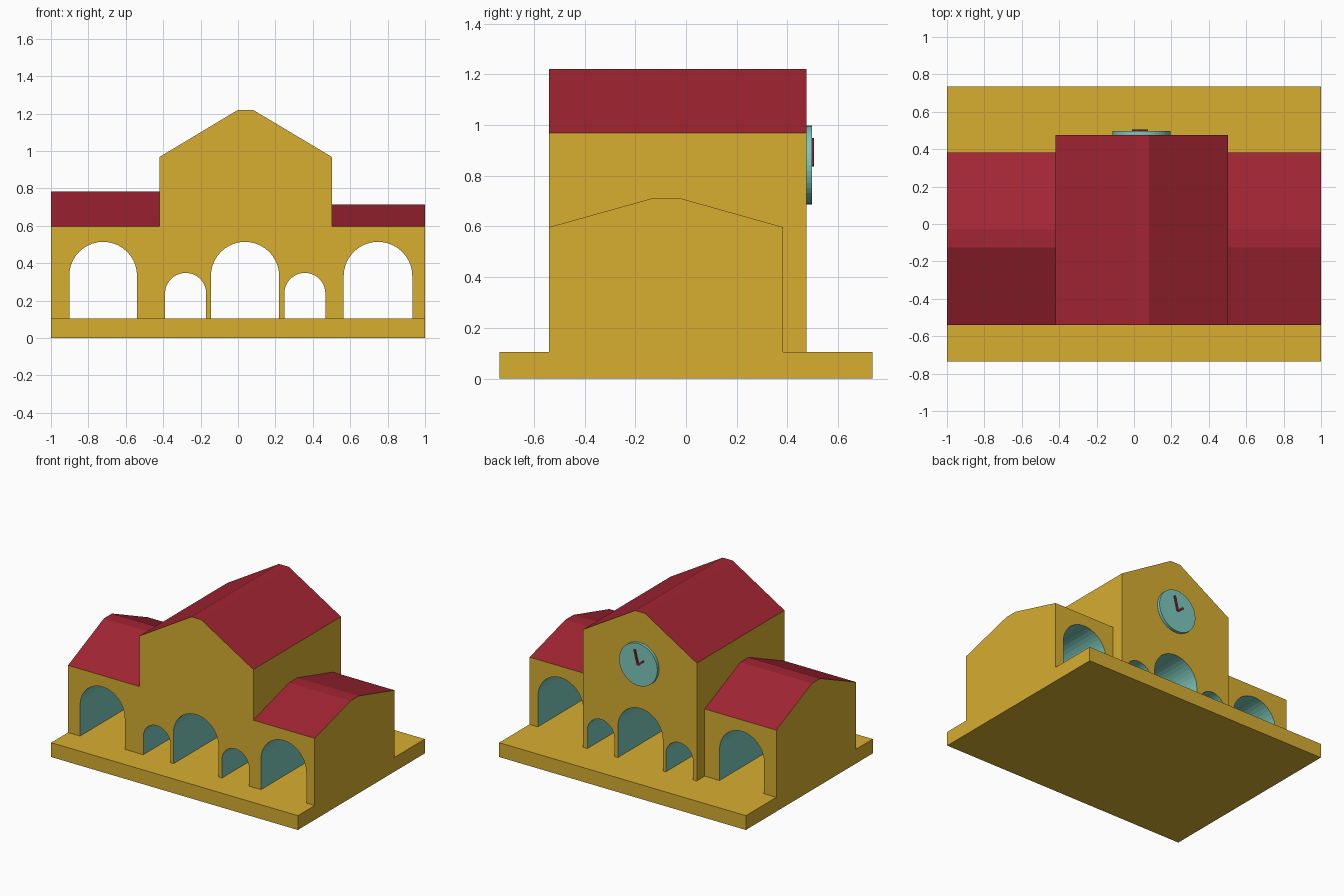
import bpy, bmesh, math
from mathutils import Vector

if "Cube" in bpy.data.objects:
    bpy.data.objects.remove(bpy.data.objects["Cube"])


def material(name, rgb):
    m = bpy.data.materials.new(name)
    m.diffuse_color = (*rgb, 1)
    m.use_nodes = True
    m.node_tree.nodes["Principled BSDF"].inputs["Base Color"].default_value = m.diffuse_color
    return m


MATS = [material("yellow_wall", (0.68, 0.42, 0.03)),
        material("red_roof", (0.36, 0.018, 0.033)),
        material("teal_trim", (0.2, 0.58, 0.5))]
WALL, ROOF, TEAL = 0, 1, 2
FLOOR = 0.105


def prism(name, points, axis, start, end, mat=WALL, roofed=False):
    """Extrude a 2D profile along 'X' (points are y,z) or 'Y' (points are x,z)."""
    place = (lambda p: (start, *p)) if axis == 'X' else (lambda p: (p[0], start, p[1]))
    shift = Vector((end - start, 0, 0) if axis == 'X' else (0, end - start, 0))
    bm = bmesh.new()
    face = bm.faces.new([bm.verts.new(place(p)) for p in points])
    out = bmesh.ops.extrude_face_region(bm, geom=[face], use_keep_orig=True)
    moved = [v for v in out["geom"] if isinstance(v, bmesh.types.BMVert)]
    bmesh.ops.translate(bm, verts=moved, vec=shift)
    bmesh.ops.recalc_face_normals(bm, faces=bm.faces[:])
    for f in bm.faces:
        f.material_index = ROOF if roofed and f.normal.z > 0.1 else mat
    mesh = bpy.data.meshes.new(name)
    bm.to_mesh(mesh)
    bm.free()
    for m in MATS:
        mesh.materials.append(m)
    ob = bpy.data.objects.new(name, mesh)
    bpy.context.collection.objects.link(ob)
    return ob


def gable(lo, hi, ridge_lo, ridge_hi, eave, ridge):
    return [(lo, FLOOR), (hi, FLOOR), (hi, eave), (ridge_hi, ridge), (ridge_lo, ridge), (lo, eave)]


def cut_arch(ob, x0, x1, top):
    """Cut a round-headed passage from front to back, lined in teal."""
    r, cx = (x1 - x0) / 2, (x0 + x1) / 2
    n = 20
    pts = [(x0, 0.0), (x1, 0.0)]
    pts += [(cx + r * math.cos(math.pi * i / n), top - r + r * math.sin(math.pi * i / n))
            for i in range(n + 1)]
    cutter = prism("arch_cutter", pts, 'Y', -0.7, 0.7, TEAL)
    cutter.hide_render = True
    cutter.display_type = 'WIRE'
    mod = ob.modifiers.new("arch", 'BOOLEAN')
    mod.operation, mod.solver, mod.object = 'DIFFERENCE', 'EXACT', cutter


# platform
prism("platform", [(-1, 0), (1, 0), (1, FLOOR), (-1, FLOOR)], 'Y', -0.735, 0.735)

# central hall
hall = prism("central_hall", gable(-0.42, 0.502, 0.0, 0.08, 0.968, 1.22),
             'Y', -0.54, 0.475, roofed=True)
cut_arch(hall, -0.39, -0.17, 0.348)
cut_arch(hall, -0.145, 0.22, 0.514)
cut_arch(hall, 0.248, 0.467, 0.348)

# side wings
for name, x0, x1, ridge, a0, a1 in [("left_wing", -1, -0.42, 0.782, -0.902, -0.54),
                                    ("right_wing", 0.502, 1, 0.713, 0.565, 0.932)]:
    wing = prism(name, gable(-0.54, 0.383, -0.125, -0.03, 0.597, ridge),
                 'X', x0, x1, roofed=True)
    cut_arch(wing, a0, a1, 0.514)

# clock on the back gable
CX, CZ, CR = 0.04, 0.842, 0.155
circle = [(CX + CR * math.cos(math.tau * i / 40), CZ + CR * math.sin(math.tau * i / 40))
          for i in range(40)]
prism("clock_face", circle, 'Y', 0.47, 0.496, TEAL)


def clock_hand(name, dx, dz, w=0.007):
    d = Vector((dx, dz))
    n = Vector((-dz, dx)).normalized() * w
    c = Vector((CX, CZ))
    prism(name, [c - n, c + d - n, c + d + n, c + n], 'Y', 0.49, 0.505, ROOF)


clock_hand("minute_hand", 0.027, 0.105)
clock_hand("hour_hand", -0.045, 0.037)
